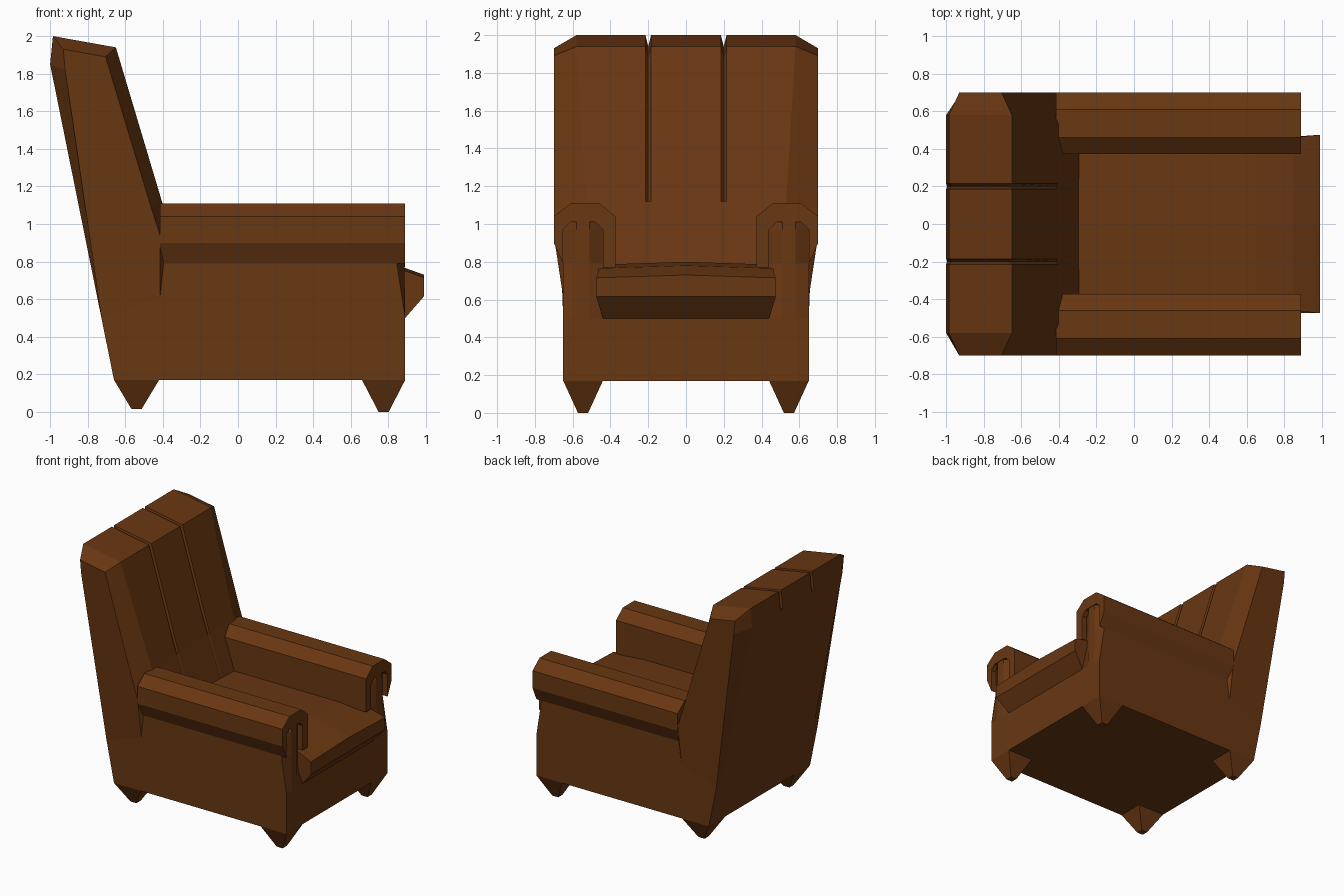
import bpy, bmesh

if "Cube" in bpy.data.objects:
    bpy.data.objects.remove(bpy.data.objects["Cube"])

leather = bpy.data.materials.new("brown_leather")
leather.diffuse_color = (0.14, 0.038, 0.006, 1)
leather.use_nodes = True
leather.node_tree.nodes["Principled BSDF"].inputs["Base Color"].default_value = leather.diffuse_color


def loft(name, rings, mirror=""):
    """Skin a list of equal-length point rings, cap both ends, optionally mirror."""
    bm = bmesh.new()
    loops = [[bm.verts.new(p) for p in ring] for ring in rings]
    n = len(rings[0])
    for a, b in zip(loops, loops[1:]):
        for i in range(n):
            j = (i + 1) % n
            bm.faces.new((a[i], a[j], b[j], b[i]))
    bm.faces.new(loops[0])
    bm.faces.new(loops[-1])
    bmesh.ops.recalc_face_normals(bm, faces=bm.faces)
    mesh = bpy.data.meshes.new(name)
    bm.to_mesh(mesh)
    bm.free()
    mesh.materials.append(leather)
    obj = bpy.data.objects.new(name, mesh)
    bpy.context.collection.objects.link(obj)
    if mirror:
        mod = obj.modifiers.new("mirror", 'MIRROR')
        mod.use_axis = [axis in mirror for axis in "XYZ"]
    return obj


def at_y(profile, y):
    return [(x, y, z) for x, z in profile]


def flip(ring):
    return [(x, -y, z) for x, y, z in ring]


# Base box with raked back
base = [(-0.66, 0.17), (0.89, 0.17), (0.89, 0.5), (-0.727, 0.5)]
loft("base", [at_y(base, -0.65), at_y(base, 0.65)])

# Backrest: side profiles lofted across the width, with two seams
core = [(-0.727, 0.5), (-1.0, 1.85), (-0.985, 2.0), (-0.65, 1.94),
        (-0.405, 1.12), (-0.29, 0.78), (-0.29, 0.5)]
seam = [(-0.727, 0.5), (-0.995, 1.85), (-0.97, 1.94), (-0.665, 1.885),
        (-0.412, 1.12), (-0.29, 0.78), (-0.29, 0.5)]
edge = [(-0.727, 0.65, 0.5), (-0.92, 0.70, 1.82), (-0.93, 0.70, 1.93),
        (-0.705, 0.70, 1.89), (-0.46, 0.70, 1.08), (-0.415, 0.70, 0.94),
        (-0.415, 0.65, 0.61)]
shoulder_y = [0.60, 0.58, 0.58, 0.58, 0.53, 0.50, 0.50]
shoulder = [(x, y, z) for (x, z), y in zip(core, shoulder_y)]
half = [edge, shoulder, at_y(core, 0.215), at_y(seam, 0.2), at_y(core, 0.185)]
loft("backrest", half + [flip(r) for r in reversed(half)])

# Seat cushion: crowned in the middle, flared at the front lip
cushion = [(-0.35, 0.785), (0.65, 0.785), (0.85, 0.765), (0.99, 0.715),
           (0.99, 0.615), (0.89, 0.5), (-0.35, 0.5)]
cushion_y = [0.45, 0.45, 0.46, 0.475, 0.475, 0.44, 0.44]
side = [(x, y, z) for (x, z), y in zip(cushion, cushion_y)]
crown = [(x, 0, z + (0.015 if z > 0.7 else 0)) for x, z in cushion]
loft("seat_cushion", [side, crown, flip(side)])


# Arm panels with tapering chamfers at the front corners
def panel_ring(z, back, cut, inner, outer):
    nose = 0.89 - cut * 0.1
    return [(back, outer, z), (0.89 - cut, outer, z), (nose, 0.58, z),
            (nose, 0.51, z), (0.89 - cut, inner, z), (back, inner, z)]


loft("arm_panel", [panel_ring(0.5, -0.727, 0, 0.44, 0.65),
                   panel_ring(0.79, -0.6, 0.045, 0.44, 0.65),
                   panel_ring(0.97, -0.5, 0.045, 0.44, 0.65),
                   panel_ring(1.01, -0.5, 0.045, 0.48, 0.61)], "Y")

# Padded arm caps wrapped over the panels
cap = [(0.44, 0.77), (0.372, 0.77), (0.372, 1.04), (0.46, 1.11), (0.61, 1.11),
       (0.70, 1.04), (0.70, 0.90), (0.65, 0.79), (0.65, 0.97), (0.61, 1.01),
       (0.48, 1.01), (0.44, 0.97)]
loft("arm_cap", [[(x, y, z) for y, z in cap] for x in (-0.415, 0.89)], "Y")


# Tapered legs
def rect(x0, x1, y0, y1, z):
    return [(x0, y0, z), (x1, y0, z), (x1, y1, z), (x0, y1, z)]


for name, x0, x1, foot in (("front_leg", 0.66, 0.89, 0.0),
                           ("rear_leg", -0.66, -0.42, 0.015)):
    mid = (x0 + x1) / 2
    loft(name, [rect(x0, x1, 0.44, 0.65, 0.17),
                rect(mid - 0.027, mid + 0.027, 0.518, 0.572, foot)], "Y")
